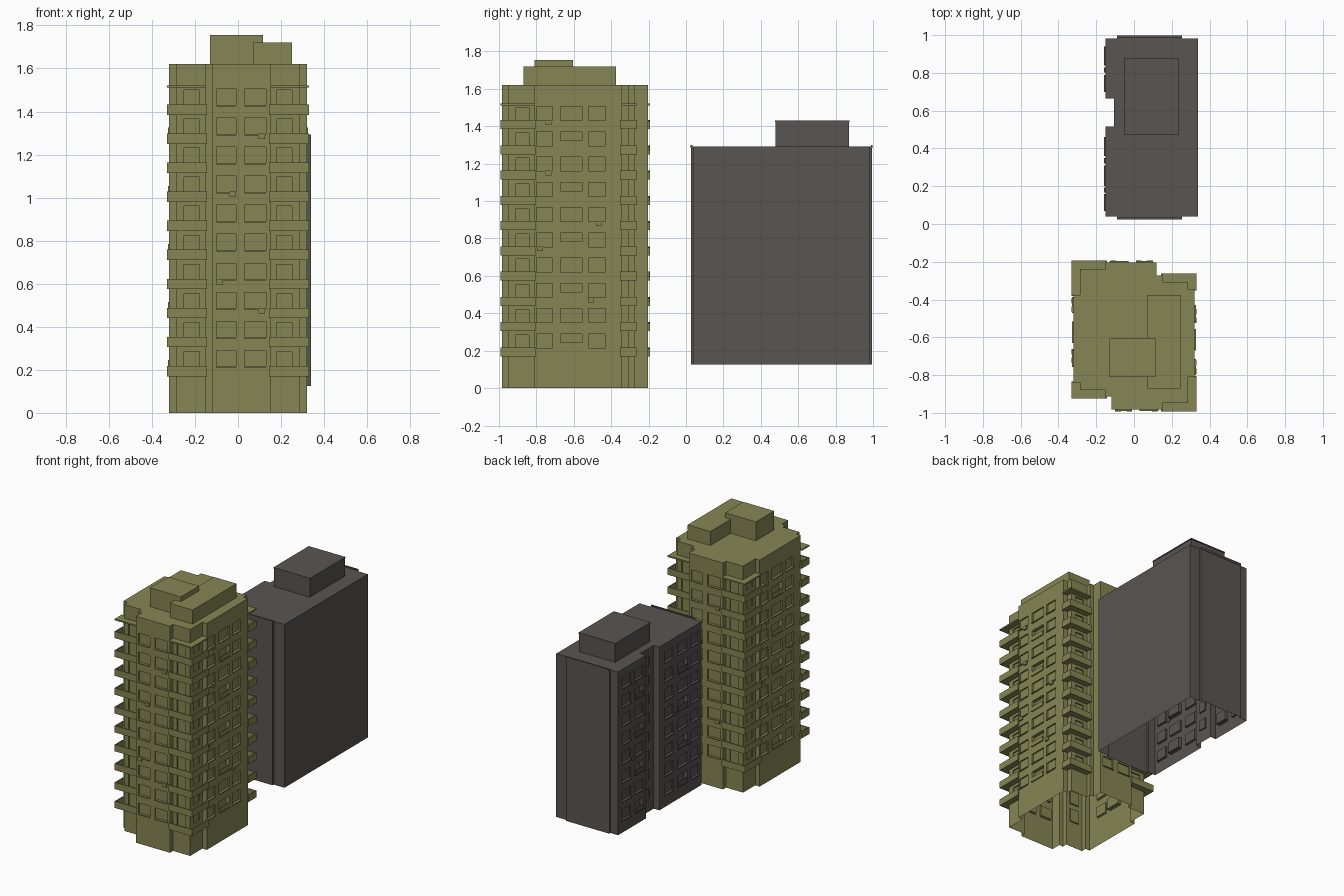
import bpy, bmesh

if "Cube" in bpy.data.objects:
    bpy.data.objects.remove(bpy.data.objects["Cube"])

def material(name, col):
    m = bpy.data.materials.new(name)
    m.diffuse_color = (*col, 1)
    m.use_nodes = True
    m.node_tree.nodes["Principled BSDF"].inputs["Base Color"].default_value = m.diffuse_color
    return m

OLIVE = material("olive", (0.24, 0.24, 0.09))
GREY = material("warm_grey", (0.10, 0.09, 0.085))

def prism(bm, pts, z0, z1):
    """Extruded outline."""
    f = bm.faces.new([bm.verts.new((x, y, z0)) for x, y in pts])
    r = bmesh.ops.extrude_face_region(bm, geom=[f])
    for v in r["geom"]:
        if isinstance(v, bmesh.types.BMVert):
            v.co.z = z1

def box(bm, x0, x1, y0, y1, z0, z1):
    prism(bm, [(x0, y0), (x1, y0), (x1, y1), (x0, y1)], z0, z1)

def face_box(bm, axis, plane, out, u0, u1, z0, z1, depth_in, depth_out):
    """Box on a wall: axis and outward sign of the wall, span u along it."""
    a, b = sorted((plane - out * depth_in, plane + out * depth_out))
    if axis == "x":
        box(bm, a, b, u0, u1, z0, z1)
    else:
        box(bm, u0, u1, a, b, z0, z1)

def finish(name, bm, mat):
    bmesh.ops.recalc_face_normals(bm, faces=bm.faces)
    me = bpy.data.meshes.new(name)
    bm.to_mesh(me)
    bm.free()
    me.materials.append(mat)
    ob = bpy.data.objects.new(name, me)
    bpy.context.collection.objects.link(ob)
    return ob

def carve(ob, cut_bm, z_bottom, mat):
    """Sink window recesses into a shell and open its underside."""
    cutter = finish("window_cutter", cut_bm, mat)
    cutter.hide_render = True
    mod = ob.modifiers.new("windows", "BOOLEAN")
    mod.object, mod.operation, mod.solver = cutter, "DIFFERENCE", "EXACT"
    dg = bpy.context.evaluated_depsgraph_get()
    me = bpy.data.meshes.new_from_object(ob.evaluated_get(dg))
    ob.modifiers.clear()
    bpy.data.objects.remove(cutter)
    bm = bmesh.new()
    bm.from_mesh(me)
    low = [f for f in bm.faces if all(abs(v.co.z - z_bottom) < 1e-4 for v in f.verts)]
    bmesh.ops.delete(bm, geom=low, context="FACES")
    bm.to_mesh(me)
    bm.free()
    ob.data = me

PITCH = 0.135

# ---------- Olive tower: outline has half-turn symmetry ----------
S = -1.186
half = [(-.32, -.84), (-.285, -.84), (-.285, -.878), (-.15, -.878), (-.15, -.913),
        (-.12, -.913), (-.12, -.983), (.15, -.983), (.15, -.948), (.285, -.948),
        (.285, -.81), (.32, -.81)]
bm = bmesh.new()
prism(bm, half + [(-x, S - y) for x, y in half], 0, 1.62)
tower = finish("tower_walls", bm, OLIVE)

cut, sills, rails = bmesh.new(), bmesh.new(), bmesh.new()

def both(bm, axis, plane, out, u0, u1, *rest):
    """Wall box and its half-turn twin on the opposite wall."""
    face_box(bm, axis, plane, out, u0, u1, *rest)
    if axis == "x":
        face_box(bm, axis, -plane, -out, S - u1, S - u0, *rest)
    else:
        face_box(bm, axis, S - plane, -out, -u1, -u0, *rest)

for k in range(10):
    z = 0.215 + k * PITCH
    walls = [("x", .32, 1, -.80, -.715), ("x", .32, 1, -.67, -.555), ("x", .32, 1, -.52, -.43),
             ("y", -.983, -1, -.10, -.01), ("y", -.983, -1, .03, .13)]
    for i, w in enumerate(walls):
        bay = i == 1 and k % 2 == 0
        both(cut, *w, z, z + .075, .025 if bay else .01, .02)
        both(sills, *w, z - .006, z, .004, .008)
        if bay:  # railing in front of the deep middle windows
            both(rails, *w, z, z + .03, 0, .005)
    # doors and windows behind the corner balconies
    both(cut, "y", -.948, -1, .18, .25, z - .025, z + .07, .01, .01)
    both(cut, "x", .285, 1, -.91, -.84, z, z + .07, .01, .01)
    both(cut, "y", -.878, -1, -.25, -.18, z - .025, z + .07, .01, .01)
carve(tower, cut, 0, OLIVE)
finish("tower_window_sills", sills, OLIVE)
finish("tower_window_railings", rails, OLIVE)

# corner balconies: L-shaped slab with thin parapet
def ell(cx, cy, sx, sy, a, b, t):
    p = [(0, 0), (a, 0), (a, t), (t, t), (t, b), (0, b)]
    return [(cx + sx * x, cy + sy * y) for x, y in p]

OUT = .01
corners = [(.32, -.983, -1, 1, .17, .173), (-.32, -.913, 1, 1, .17, .073),
           (-.32, S + .983, 1, -1, .17, .173), (.32, S + .913, -1, -1, .17, .073)]
slabs, parapets, canopy = bmesh.new(), bmesh.new(), bmesh.new()
for cx, cy, sx, sy, a, b in corners:
    arg = (cx - sx * OUT, cy - sy * OUT, sx, sy, a + OUT, b + OUT)
    for k in range(10):
        z = 0.17 + k * PITCH
        prism(slabs, ell(*arg, .035 + OUT), z, z + .012)
        prism(parapets, ell(*arg, .007), z, z + .048)
        # end cheeks close the parapet against the wall
        for u0, u1, v0, v1 in ((a, a + .006, 0, OUT), (0, OUT, b, b + .006)):
            xs = sorted((cx - sx * OUT + sx * (u0 + OUT * (u0 > 0)), cx - sx * OUT + sx * (u1 + OUT * (u0 > 0))))
            ys = sorted((cy - sy * OUT + sy * (v0 + OUT * (v0 > 0)), cy - sy * OUT + sy * (v1 + OUT * (v0 > 0))))
            box(parapets, *xs, *ys, z, z + .048)
    prism(canopy, ell(*arg, .035 + OUT), 1.512, 1.522)
finish("balcony_slabs", slabs, OLIVE)
finish("balcony_parapets", parapets, OLIVE)
finish("balcony_canopies", canopy, OLIVE)

# wall-mounted cooling units
bm = bmesh.new()
for x, z in ((.11, 1.285), (-.025, 1.015), (-.085, .61), (.11, .475)):
    both(bm, "y", -.983, -1, x - .015, x + .015, z - .013, z + .013, .004, .009)
for y, z in ((-.735, 1.42), (-.735, 1.15), (-.465, .88), (-.78, .745), (-.51, .47)):
    both(bm, "x", .32, 1, y - .015, y + .015, z - .013, z + .013, .004, .01)
finish("tower_cooling_units", bm, OLIVE)

# rooftop plant rooms
for name, b in (("tower_plant_room_long", (.07, .25, -.87, -.375, 1.61, 1.72)),
                ("tower_plant_room_high", (-.13, .115, -.81, -.605, 1.61, 1.755))):
    bm = bmesh.new()
    box(bm, *b)
    finish(name, bm, OLIVE)

# ---------- Grey block: windows only on its left side ----------
side = [(-.15, .04), (-.09, .04), (-.09, .027), (.255, .027), (.255, .04), (.34, .04)]
slot = [(-.15, .665), (-.105, .665), (-.105, .515), (-.15, .515)]
outline = side + [(x, 1.022 - y) for x, y in reversed(side)] + slot
Z0 = 0.125
bm = bmesh.new()
prism(bm, outline, Z0, 1.293)
block = finish("block_walls", bm, GREY)

cut, sills, rails = bmesh.new(), bmesh.new(), bmesh.new()
for k in range(8):
    z = 0.215 + k * PITCH
    for i, (u0, u1) in enumerate(((.07, .16), (.20, .31), (.36, .46), (.70, .79), (.84, .94))):
        w = ("x", -.15, -1, u0, u1)
        bay = i in (1, 3) and k % 2 == 0
        face_box(cut, *w, z, z + .075, .025 if bay else .01, .02)
        face_box(sills, *w, z - .006, z, .004, .009)
        if bay:
            face_box(rails, *w, z, z + .03, 0, .006)
    face_box(cut, "x", -.105, -1, .56, .62, z, z + .075, .01, .01)
carve(block, cut, Z0, GREY)
finish("block_window_sills", sills, GREY)
finish("block_window_railings", rails, GREY)

# cooling units, end roof kerbs and plant room
bm = bmesh.new()
for y, z in ((.18, .48), (.335, .75), (.815, .61), (.18, 1.02), (.815, 1.15)):
    face_box(bm, "x", -.15, -1, y - .014, y + .014, z - .013, z + .013, .004, .01)
finish("block_cooling_units", bm, GREY)
bm = bmesh.new()
box(bm, -.09, .255, .024, .034, 1.285, 1.301)
box(bm, -.09, .255, .988, .998, 1.285, 1.301)
finish("block_roof_kerbs", bm, GREY)
bm = bmesh.new()
box(bm, -.05, .235, .478, .872, 1.28, 1.425)
box(bm, -.053, .238, .475, .875, 1.422, 1.43)
finish("block_plant_room", bm, GREY)
